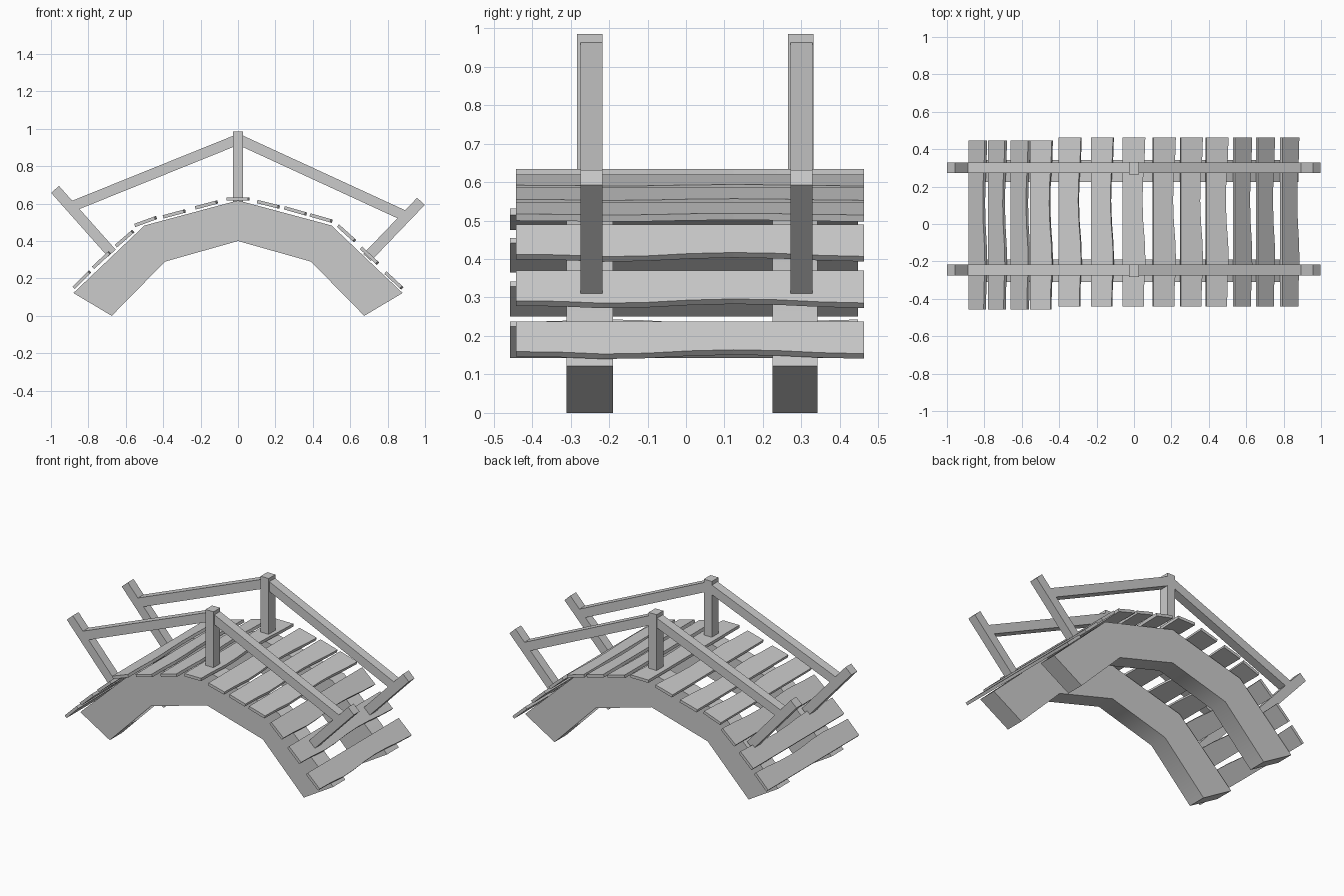
import bpy, bmesh, math
from mathutils import Vector

if "Cube" in bpy.data.objects:
    bpy.data.objects.remove(bpy.data.objects["Cube"])


def make(name, bm, smooth=False):
    bmesh.ops.recalc_face_normals(bm, faces=bm.faces)
    mesh = bpy.data.meshes.new(name)
    bm.to_mesh(mesh)
    bm.free()
    ob = bpy.data.objects.new(name, mesh)
    bpy.context.collection.objects.link(ob)
    if smooth:
        bpy.ops.object.select_all(action='DESELECT')
        ob.select_set(True)
        bpy.context.view_layer.objects.active = ob
        bpy.ops.object.shade_smooth_by_angle(angle=math.radians(40))
    return ob


def extrude_profile(name, pts, y0, y1, smooth=False):
    """Extrude an x-z outline from y0 to y1."""
    bm = bmesh.new()
    face = bm.faces.new([bm.verts.new((x, y0, z)) for x, z in pts])
    ext = bmesh.ops.extrude_face_region(bm, geom=[face])
    verts = [g for g in ext['geom'] if isinstance(g, bmesh.types.BMVert)]
    bmesh.ops.translate(bm, verts=verts, vec=(0, y1 - y0, 0))
    return make(name, bm, smooth)


def bar(name, p, q, y, thick=0.056, depth=0.057):
    """Square timber between two x-z points."""
    p, q = Vector(p), Vector(q)
    d = (q - p).normalized()
    n = Vector((-d.y, d.x)) * thick / 2
    return extrude_profile(name, [p + n, q + n, q - n, p - n],
                           y - depth / 2, y + depth / 2)


def plank(name, x, z, angle, y0, y1, width=0.115, thick=0.018):
    """Board along y with one gently wavy edge, tilted about y."""
    wave = [0.0, -0.002, -0.009, -0.006, 0.003, 0.007, 0.004, -0.004, -0.008]
    c, s = math.cos(math.radians(angle)), math.sin(math.radians(angle))
    bm = bmesh.new()
    rings = []
    for i, w in enumerate(wave):
        y = y0 + (y1 - y0) * i / (len(wave) - 1)
        right = width / 2 - w
        ring = []
        for u, v in ((-width / 2, -thick / 2), (right, -thick / 2),
                     (right, thick / 2), (-width / 2, thick / 2)):
            ring.append(bm.verts.new((x + u * c - v * s, y, z + u * s + v * c)))
        rings.append(ring)
    for a, b in zip(rings, rings[1:]):
        for k in range(4):
            j = (k + 1) % 4
            bm.faces.new((a[k], a[j], b[j], b[k]))
    bm.faces.new(rings[0])
    bm.faces.new(rings[-1])
    return make(name, bm)


# Arched side beams
half = [(0.39, 0.29), (0.675, 0.0), (0.88, 0.122), (0.50, 0.483)]
arch = [(0, 0.40)] + half + [(0, 0.617)] + [(-x, z) for x, z in reversed(half)]
for side, y0, y1 in (("front", -0.31, -0.19), ("back", 0.225, 0.342)):
    extrude_profile(side + "_arch_beam", arch, y0, y1, True)

# Deck planks: x, z, tilt
deck = [(-0.838, 0.19, 45), (-0.733, 0.296, 43), (-0.61, 0.41, 41),
        (-0.498, 0.503, 20), (-0.345, 0.544, 15), (-0.173, 0.592, 15),
        (-0.005, 0.625, 0), (0.158, 0.597, -14), (0.303, 0.562, -16),
        (0.44, 0.524, -16), (0.577, 0.444, -42), (0.70, 0.324, -43),
        (0.83, 0.192, -43)]
for i, (x, z, a) in enumerate(deck):
    y0, y1 = (-0.458, 0.447) if i < 4 else (-0.442, 0.463)
    plank("deck_plank_%d" % (i + 1), x, z, a, y0, y1)

# Handrails: posts and sloping rails on each side
for side, yc, yr in (("front", -0.25, -0.246), ("back", 0.298, 0.3)):
    bar(side + "_centre_post", (0, 0.60), (0, 0.985), yc, 0.056, 0.066)
    bar(side + "_left_post", (-0.675, 0.335), (-0.978, 0.676), yr)
    bar(side + "_right_post", (0.69, 0.312), (0.978, 0.612), yr)
    bar(side + "_left_rail", (-0.88, 0.588), (0, 0.943), yr)
    bar(side + "_right_rail", (0, 0.945), (0.895, 0.533), yr)
